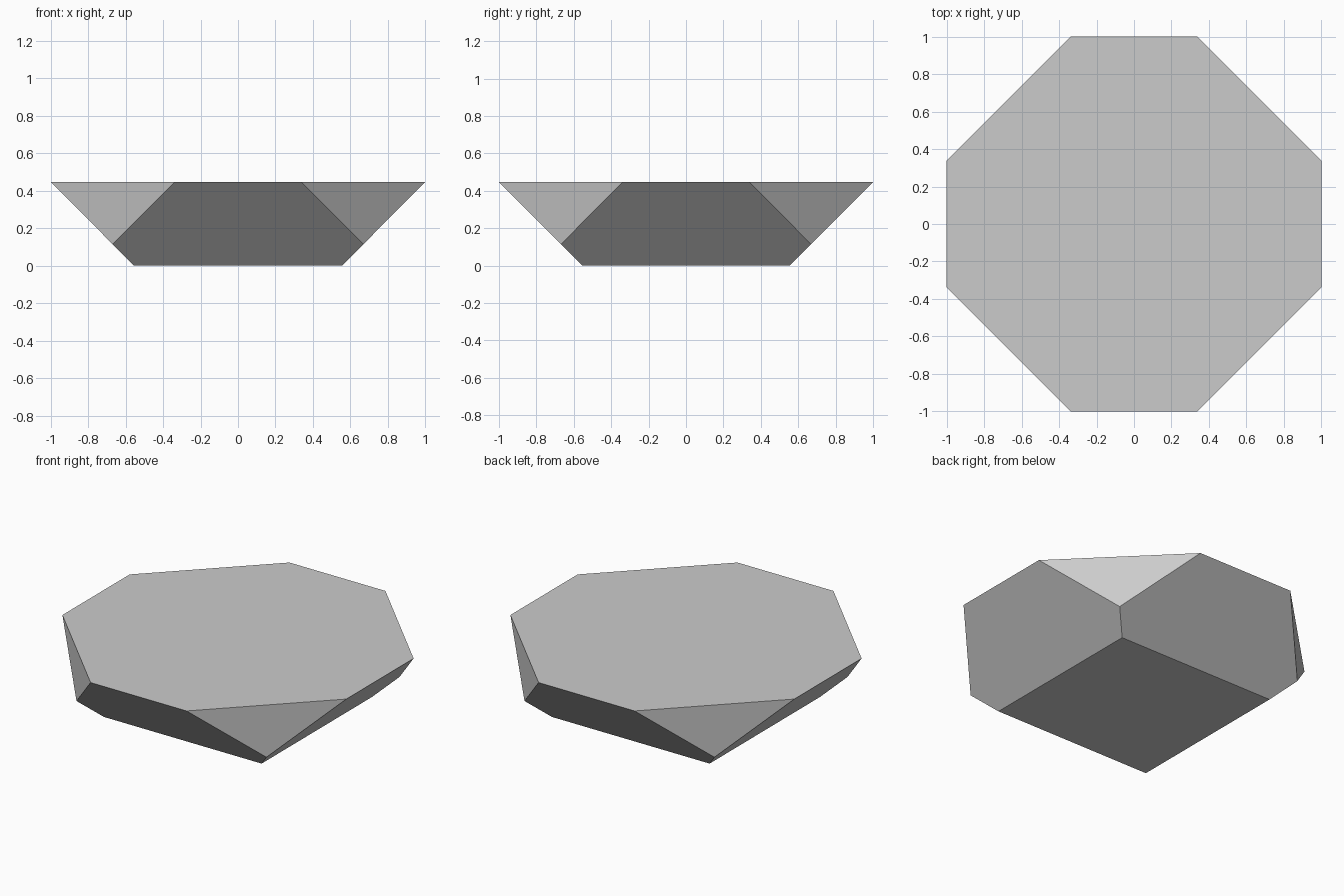
import bpy, bmesh, math
from mathutils import Matrix

if "Cube" in bpy.data.objects:
    bpy.data.objects.remove(bpy.data.objects["Cube"])

HEIGHT, BASE, TOP, CORNER = 0.447, 0.555, 1.0, 1.338

# Inverted square frustum
bm = bmesh.new()
bmesh.ops.create_cone(
    bm, cap_ends=True, segments=4,
    radius1=BASE * math.sqrt(2), radius2=TOP * math.sqrt(2), depth=HEIGHT,
    matrix=Matrix.Translation((0, 0, HEIGHT / 2)) @ Matrix.Rotation(math.pi / 4, 4, 'Z'))

# Upright cuts across the four corners
for sx in (-1, 1):
    for sy in (-1, 1):
        cut = bmesh.ops.bisect_plane(
            bm, geom=bm.verts[:] + bm.edges[:] + bm.faces[:],
            plane_co=(sx * CORNER / 2, sy * CORNER / 2, 0),
            plane_no=(sx, sy, 0), clear_outer=True)
        edges = [g for g in cut["geom_cut"] if isinstance(g, bmesh.types.BMEdge)]
        bmesh.ops.holes_fill(bm, edges=edges, sides=0)
        open_edges = [e for e in bm.edges if e.is_boundary]
        if open_edges:
            bmesh.ops.contextual_create(bm, geom=open_edges)

bmesh.ops.recalc_face_normals(bm, faces=bm.faces[:])
mesh = bpy.data.meshes.new("faceted_block")
bm.to_mesh(mesh)
bm.free()
block = bpy.data.objects.new("faceted_block", mesh)
bpy.context.collection.objects.link(block)
